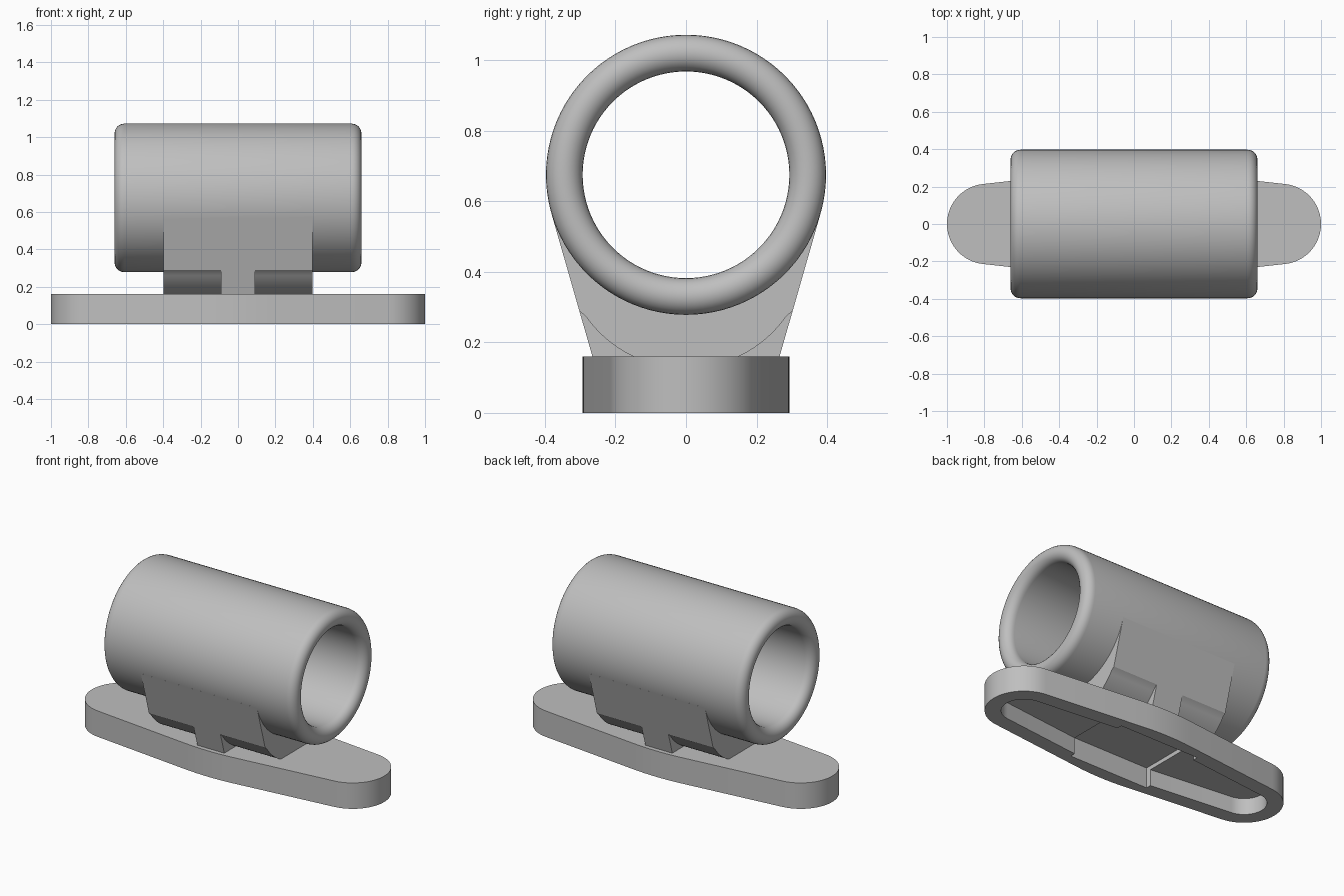
import bpy, bmesh
from math import sin, cos, radians, pi
from mathutils import Matrix, Vector

cube = bpy.data.objects.get("Cube")
if cube:
    bpy.data.objects.remove(cube)

grey = bpy.data.materials.new("plain grey")
grey.use_nodes = True
colour = (0.52, 0.52, 0.52, 1)
grey.diffuse_color = colour
grey.node_tree.nodes["Principled BSDF"].inputs["Base Color"].default_value = colour

TUBE_Z, OUTER, INNER, HALF = 0.675, 0.397, 0.293, 0.66
PLATE_TOP = 0.16


def make_object(name, bm):
    bmesh.ops.remove_doubles(bm, verts=bm.verts, dist=1e-5)
    bmesh.ops.recalc_face_normals(bm, faces=bm.faces)
    mesh = bpy.data.meshes.new(name)
    bm.to_mesh(mesh)
    bm.free()
    mesh.materials.append(grey)
    obj = bpy.data.objects.new(name, mesh)
    bpy.context.collection.objects.link(obj)
    return obj


def prism(name, points, offset):
    """Extrude a flat polygon along offset."""
    bm = bmesh.new()
    face = bm.faces.new([bm.verts.new(p) for p in points])
    geom = bmesh.ops.extrude_face_region(bm, geom=[face])["geom"]
    moved = [v for v in geom if isinstance(v, bmesh.types.BMVert)]
    bmesh.ops.translate(bm, verts=moved, vec=offset)
    return make_object(name, bm)


def select_only(obj):
    bpy.ops.object.select_all(action='DESELECT')
    obj.select_set(True)
    bpy.context.view_layer.objects.active = obj


def smooth(obj, angle=30):
    select_only(obj)
    bpy.ops.object.shade_smooth_by_angle(angle=radians(angle))


def cut(obj, cutter):
    mod = obj.modifiers.new("cut", 'BOOLEAN')
    mod.operation, mod.solver, mod.object = 'DIFFERENCE', 'EXACT', cutter
    select_only(obj)
    bpy.ops.object.modifier_apply(modifier=mod.name)
    bpy.data.objects.remove(cutter)


def arc(cx, cy, r, start, end, steps):
    turns = [radians(start + (end - start) * i / steps) for i in range(steps + 1)]
    return [(cx + r * cos(t), cy + r * sin(t)) for t in turns]


def plate_outline(inset, z):
    """Round ends joined by straight flanks to a gently bowed middle."""
    lean = 6.2
    end_r, bow_r, bow_y = 0.215 - inset, 1.5 - inset, -1.207
    half = arc(0.785, 0, end_r, lean - 90, 90 - lean, 24)
    half += arc(0, bow_y, bow_r, 90 - lean, 90 + lean, 8)
    return [(s * x, s * y, z) for s in (1, -1) for x, y in half]


# Base plate, hollowed from below with a deeper, wider centre recess
plate = prism("base_plate", plate_outline(0, 0), (0, 0, PLATE_TOP))
cut(plate, prism("pocket_cutter", plate_outline(0.09, -0.1), (0, 0, 0.2)))
w, d = 0.27, 0.215
box = [(-w, -d, -0.1), (w, -d, -0.1), (w, d, -0.1), (-w, d, -0.1)]
cut(plate, prism("centre_cutter", box, (0, 0, 0.225)))
smooth(plate)

# Tube: rounded wall section spun about the x axis
r = (OUTER - INNER) / 2
mid = (OUTER + INNER) / 2
section = arc(HALF - r, mid, r, -90, 90, 12) + arc(r - HALF, mid, r, 90, 270, 12)
bm = bmesh.new()
verts = [bm.verts.new((x, 0, z)) for x, z in section]
edges = [bm.edges.new((verts[i - 1], verts[i])) for i in range(len(verts))]
bmesh.ops.spin(bm, geom=verts + edges, cent=(0, 0, 0), axis=(1, 0, 0),
               angle=2 * pi, steps=96)
bmesh.ops.translate(bm, verts=bm.verts, vec=(0, 0, TUBE_Z))
smooth(make_object("tube", bm))

# Saddle: flanks tangent to the tube, closed inside the tube wall
TILT = 16
tangent_y = OUTER * cos(radians(TILT))
tangent_z = TUBE_Z - OUTER * sin(radians(TILT))


def flank_y(z):
    return tangent_y - (tangent_z - z) * sin(radians(TILT)) / cos(radians(TILT))


def saddle(name, half_width, lower):
    left = [(-y, z) for y, z in reversed(lower)]
    crown = arc(0, TUBE_Z, mid, 180 + TILT, 360 - TILT, 32)
    loop = lower + left + [(-tangent_y, tangent_z)] + crown + [(tangent_y, tangent_z)]
    # lower runs from the right flank to the foot, then left climbs back
    return prism(name, [(-half_width, y, z) for y, z in loop], (2 * half_width, 0, 0))


foot = PLATE_TOP - 0.01
rounded = arc(0, 0.473, 0.347, -32, -68.5, 12)
rounded[0] = (flank_y(rounded[0][1]), rounded[0][1])
smooth(saddle("saddle", 0.397, rounded))
smooth(saddle("saddle_web", 0.092, [(flank_y(foot), foot)]))
